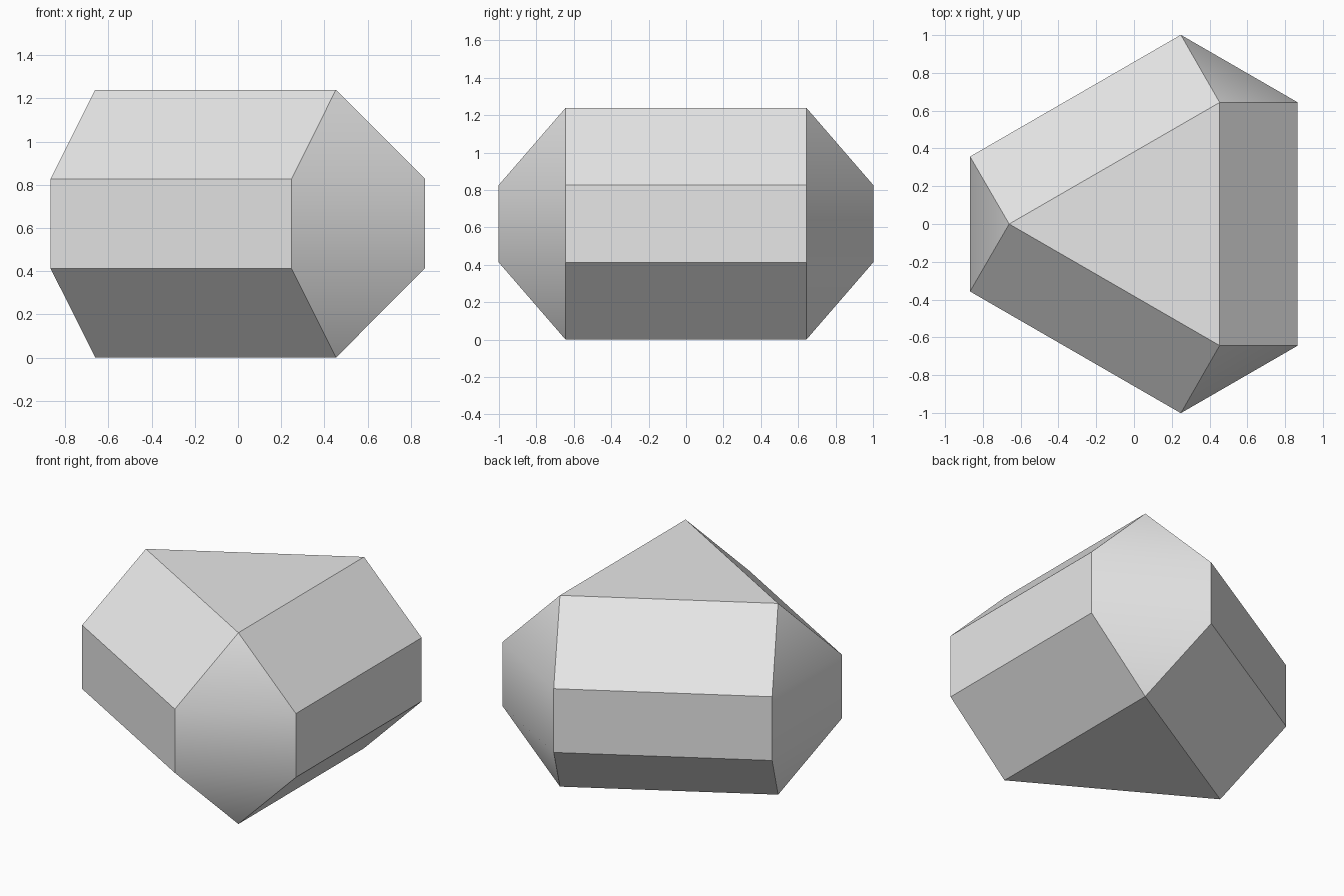
import bpy
import bmesh
import math

# Remove the default object
cube = bpy.data.objects.get("Cube")
if cube:
    bpy.data.objects.remove(cube, do_unlink=True)

CENTRE_X = 0.082      # axis of the triangular body
HEIGHT = 1.24
CAP_RADIUS = 0.743    # triangular caps
BELT_RADIUS = 1.015   # six-sided belt
SPREAD = math.radians(20.6)

# Single grey material
grey = bpy.data.materials.new("light grey")
grey.use_nodes = True
colour = (0.8, 0.8, 0.8, 1.0)
grey.diffuse_color = colour
grey.node_tree.nodes["Principled BSDF"].inputs["Base Color"].default_value = colour

bm = bmesh.new()


def add_ring(radius, angles, z):
    return [bm.verts.new((CENTRE_X + radius * math.cos(a), radius * math.sin(a), z))
            for a in angles]


# Corner directions, and the belt points on either side of each corner
corners = [math.radians(a) for a in (60, 180, 300)]
belt = [a + side * SPREAD for a in corners for side in (-1, 1)]

bottom = add_ring(CAP_RADIUS, corners, 0)
low = add_ring(BELT_RADIUS, belt, HEIGHT / 3)
high = add_ring(BELT_RADIUS, belt, HEIGHT * 2 / 3)
top = add_ring(CAP_RADIUS, corners, HEIGHT)

# Caps
bm.faces.new(top)
bm.faces.new(bottom[::-1])

# Belt walls
for i in range(6):
    j = (i + 1) % 6
    bm.faces.new((low[i], low[j], high[j], high[i]))

# Corner triangles and sloping sides
for i in range(3):
    a, b, c, n = 2 * i, 2 * i + 1, (2 * i + 2) % 6, (i + 1) % 3
    bm.faces.new((high[a], high[b], top[i]))
    bm.faces.new((low[b], low[a], bottom[i]))
    bm.faces.new((high[b], high[c], top[n], top[i]))
    bm.faces.new((low[c], low[b], bottom[i], bottom[n]))

bmesh.ops.recalc_face_normals(bm, faces=bm.faces[:])
mesh = bpy.data.meshes.new("faceted_prism")
bm.to_mesh(mesh)
bm.free()
mesh.materials.append(grey)
prism = bpy.data.objects.new("faceted_prism", mesh)
bpy.context.collection.objects.link(prism)

# Smooth only the shallow corner folds
bpy.ops.object.select_all(action="DESELECT")
prism.select_set(True)
bpy.context.view_layer.objects.active = prism
bpy.ops.object.shade_smooth_by_angle(angle=math.radians(30))
